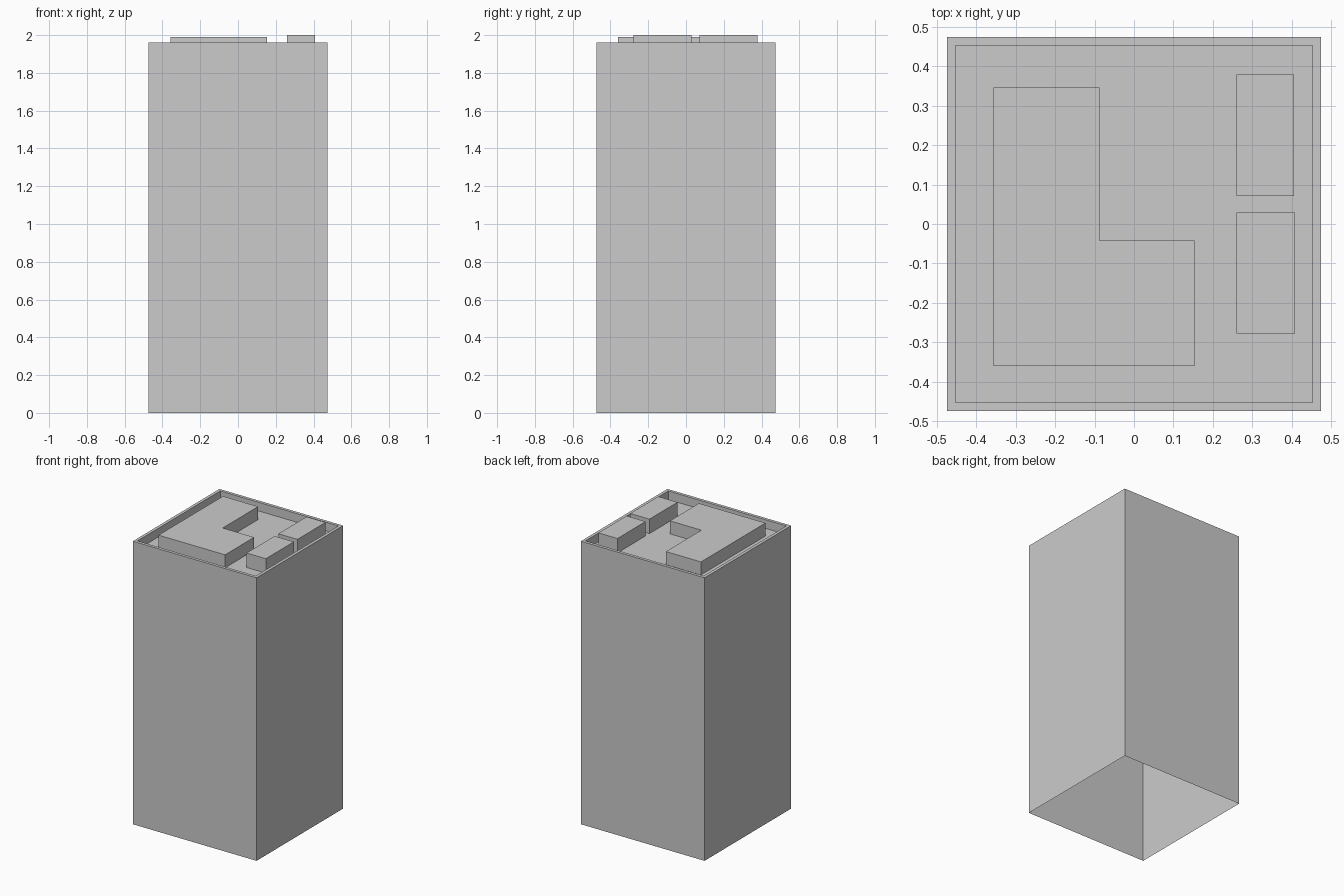
import bpy
import bmesh

cube = bpy.data.objects.get("Cube")
if cube:
    bpy.data.objects.remove(cube, do_unlink=True)

HALF = 0.474       # half width of the tower
WALL_TOP = 1.96    # top of the parapet
RIM = 0.03         # parapet width
ROOF = 1.90        # sunken roof level

concrete = bpy.data.materials.new("plain grey")
concrete.use_nodes = True
grey = (0.6, 0.6, 0.6, 1)
concrete.diffuse_color = grey
concrete.node_tree.nodes["Principled BSDF"].inputs["Base Color"].default_value = grey


def add_object(name, bm):
    bmesh.ops.recalc_face_normals(bm, faces=bm.faces)
    mesh = bpy.data.meshes.new(name)
    bm.to_mesh(mesh)
    bm.free()
    mesh.materials.append(concrete)
    obj = bpy.data.objects.new(name, mesh)
    bpy.context.collection.objects.link(obj)
    return obj


def extrude_outline(bm, outline, bottom, top):
    """Raise a flat outline into a prism and return its top face."""
    base = bm.faces.new([bm.verts.new((x, y, bottom)) for x, y in outline])
    raised = bmesh.ops.extrude_face_region(bm, geom=[base], use_keep_orig=True)["geom"]
    verts = [g for g in raised if isinstance(g, bmesh.types.BMVert)]
    bmesh.ops.translate(bm, verts=verts, vec=(0, 0, top - bottom))
    cap = next(g for g in raised if isinstance(g, bmesh.types.BMFace))
    return base, cap


def rectangle(x0, x1, y0, y1):
    return [(x0, y0), (x1, y0), (x1, y1), (x0, y1)]


# Tower shell: open underneath, with a parapet around a sunken roof
bm = bmesh.new()
base, cap = extrude_outline(bm, rectangle(-HALF, HALF, -HALF, HALF), 0, WALL_TOP)
bm.faces.remove(base)
bm.normal_update()
bmesh.ops.inset_region(bm, faces=[cap], thickness=RIM)
sunk = bmesh.ops.extrude_face_region(bm, geom=[cap])["geom"]
bmesh.ops.translate(bm, verts=[g for g in sunk if isinstance(g, bmesh.types.BMVert)],
                    vec=(0, 0, ROOF - WALL_TOP))
if cap.is_valid:
    bm.faces.remove(cap)
add_object("tower_shell", bm)

# Rooftop blocks: an L-shaped plant room and two service boxes
blocks = {
    "plant_room": ([(-0.357, -0.36), (0.153, -0.36), (0.153, -0.042),
                    (-0.088, -0.042), (-0.088, 0.346), (-0.357, 0.346)], 1.99),
    "front_service_box": (rectangle(0.26, 0.408, -0.278, 0.029), 2.0),
    "rear_service_box": (rectangle(0.26, 0.406, 0.071, 0.379), 2.0),
}
for name, (outline, top) in blocks.items():
    bm = bmesh.new()
    extrude_outline(bm, outline, ROOF, top)
    add_object(name, bm)
